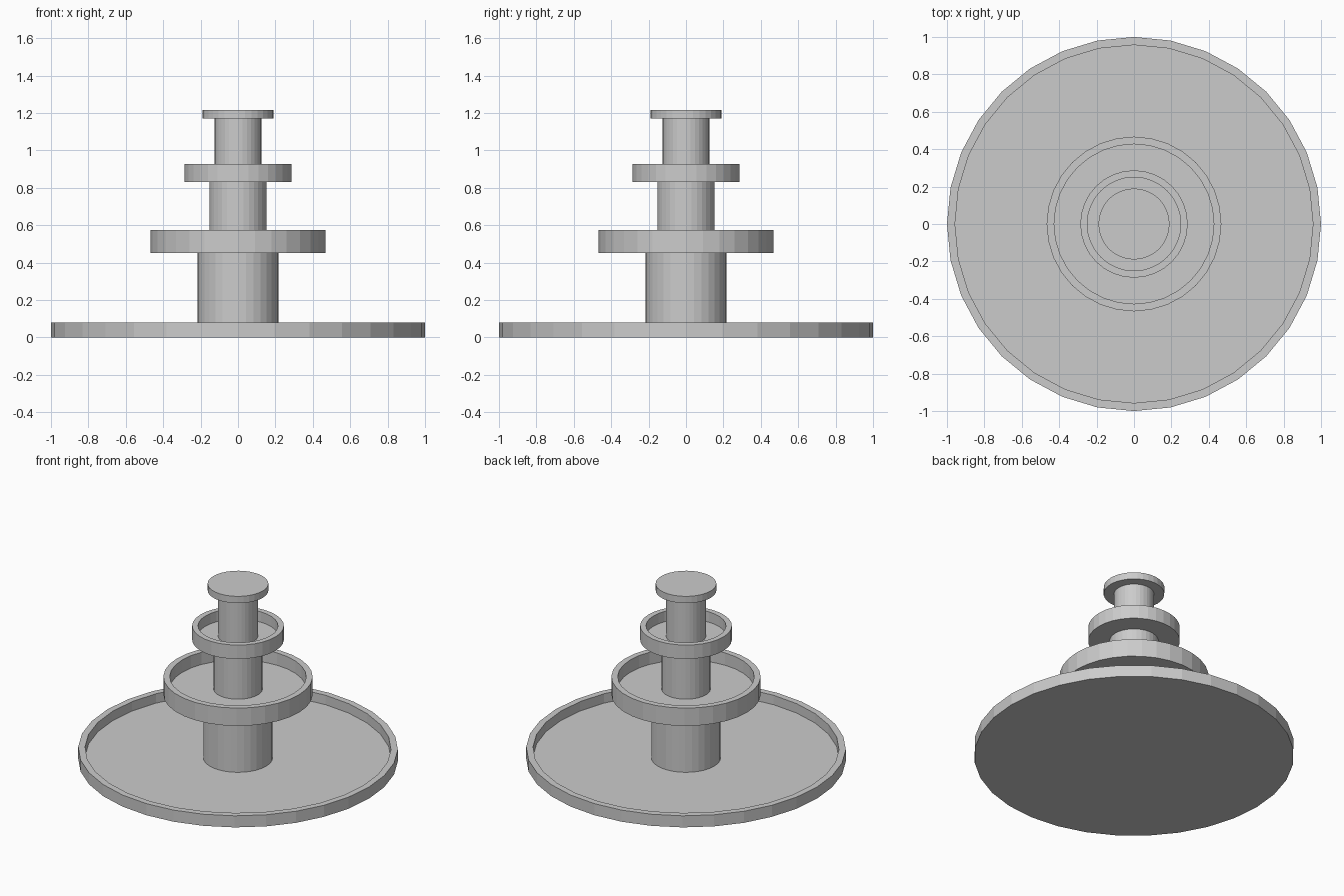
import bpy, bmesh
from math import cos, sin, tau

if "Cube" in bpy.data.objects:
    bpy.data.objects.remove(bpy.data.objects["Cube"])

SIDES = 32


def lathe(name, profile):
    """Spin an (r, z) profile round the z axis; r = 0 closes to a flat cap."""
    bm = bmesh.new()
    rings = []
    for r, z in profile:
        if r > 0:
            rings.append([bm.verts.new((r * cos(tau * i / SIDES), r * sin(tau * i / SIDES), z))
                          for i in range(SIDES)])
    for a, b in zip(rings, rings[1:]):
        for i in range(SIDES):
            j = (i + 1) % SIDES
            bm.faces.new((a[i], a[j], b[j], b[i]))
    if profile[0][0] == 0:
        bm.faces.new(rings[0][::-1])
    if profile[-1][0] == 0:
        bm.faces.new(rings[-1])
    bmesh.ops.recalc_face_normals(bm, faces=bm.faces)
    mesh = bpy.data.meshes.new(name)
    bm.to_mesh(mesh)
    bm.free()
    obj = bpy.data.objects.new(name, mesh)
    bpy.context.collection.objects.link(obj)
    return obj


def basin(name, radius, inner, bottom, floor, top):
    lathe(name, [(0, bottom), (radius, bottom), (radius, top),
                 (inner, top), (inner, floor), (0, floor)])


def cylinder(name, radius, bottom, top):
    lathe(name, [(0, bottom), (radius, bottom), (radius, top), (0, top)])


# Three water basins, from the ground up
basin("lower_basin", 1.0, 0.957, 0.0, 0.015, 0.08)
basin("middle_basin", 0.467, 0.427, 0.452, 0.49, 0.575)
basin("upper_basin", 0.287, 0.25, 0.83, 0.855, 0.926)

# Columns between the basins
cylinder("lower_column", 0.217, 0.015, 0.452)
cylinder("middle_column", 0.153, 0.49, 0.83)
cylinder("upper_column", 0.125, 0.855, 1.17)

# Flat cap on top
cylinder("top_cap", 0.19, 1.17, 1.217)
